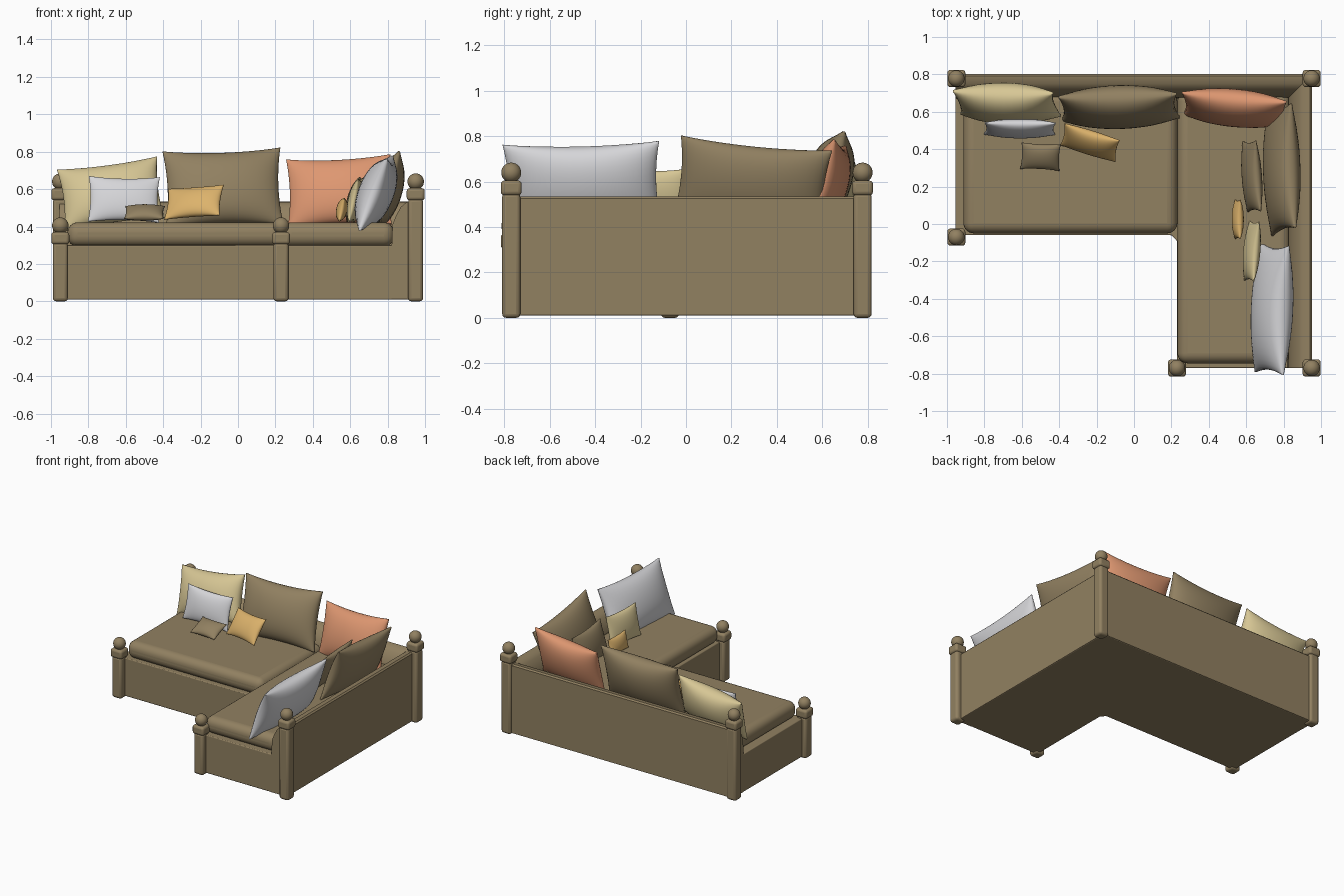
import bpy, bmesh, math
from mathutils import Matrix, Vector

if "Cube" in bpy.data.objects:
    bpy.data.objects.remove(bpy.data.objects["Cube"])

def material(name, rgb):
    m = bpy.data.materials.new(name)
    m.diffuse_color = (*rgb, 1)
    m.use_nodes = True
    m.node_tree.nodes["Principled BSDF"].inputs["Base Color"].default_value = m.diffuse_color
    return m

BROWN = material("brown fabric", (0.285, 0.218, 0.120))
YELLOW = material("pale yellow fabric", (0.68, 0.57, 0.30))
ORANGE = material("orange fabric", (0.73, 0.31, 0.165))
WHITE = material("white fabric", (0.67, 0.67, 0.69))
AMBER = material("amber fabric", (0.72, 0.45, 0.15))

def finish(name, bm, mat, bevel=0, segments=3, angle=40):
    bmesh.ops.recalc_face_normals(bm, faces=bm.faces)
    me = bpy.data.meshes.new(name)
    bm.to_mesh(me)
    bm.free()
    ob = bpy.data.objects.new(name, me)
    bpy.context.collection.objects.link(ob)
    me.materials.append(mat)
    if bevel:
        mod = ob.modifiers.new("bevel", 'BEVEL')
        mod.width, mod.segments = bevel, segments
        mod.limit_method = 'ANGLE'
    bpy.ops.object.select_all(action='DESELECT')
    ob.select_set(True)
    bpy.context.view_layer.objects.active = ob
    bpy.ops.object.shade_smooth_by_angle(angle=math.radians(angle))
    return ob

def prism(name, points, offset, mat, bevel=0):
    """Extrude a closed 3D outline by an offset vector."""
    bm = bmesh.new()
    face = bm.faces.new([bm.verts.new(p) for p in points])
    ext = bmesh.ops.extrude_face_region(bm, geom=[face])
    moved = [g for g in ext["geom"] if isinstance(g, bmesh.types.BMVert)]
    bmesh.ops.translate(bm, verts=moved, vec=Vector(offset))
    return finish(name, bm, mat, bevel)

def box(name, x0, x1, y0, y1, z0, z1, bevel, segments=3):
    bm = bmesh.new()
    bmesh.ops.create_cube(bm, size=1)
    bmesh.ops.scale(bm, verts=bm.verts, vec=(x1 - x0, y1 - y0, z1 - z0))
    bmesh.ops.translate(bm, verts=bm.verts,
                        vec=((x0 + x1) / 2, (y0 + y1) / 2, (z0 + z1) / 2))
    return finish(name, bm, BROWN, bevel, segments)

# L-shaped base
outline = [(-0.955, -0.06), (0.20, -0.06), (0.23, -0.09), (0.23, -0.77),
           (0.95, -0.77), (0.95, 0.80), (-0.955, 0.80)]
prism("base", [(x, y, 0.01) for x, y in outline], (0, 0, 0.29), BROWN, 0.006)

# Backrests: (distance from outer face, height)
profile = [(0, 0.012), (0, 0.525), (0.01, 0.535), (0.05, 0.53), (0.08, 0.505),
           (0.105, 0.46), (0.125, 0.41), (0.13, 0.28), (0.13, 0.012)]
prism("back_rest", [(-0.955, 0.801 - d, z) for d, z in profile], (1.906, 0, 0), BROWN)
prism("right_rest", [(0.951 - d, -0.771, z) for d, z in profile], (0, 1.571, 0), BROWN)

# Seat cushions
box("left_seat_cushion", -0.912, 0.232, -0.05, 0.71, 0.293, 0.422, 0.055, 6)
box("right_seat_cushion", 0.232, 0.835, -0.745, 0.71, 0.293, 0.422, 0.055, 6)

# Corner posts with a block and a ball on top
def post(name, x, y, h):
    box(name, x - 0.04, x + 0.04, y - 0.04, y + 0.04, 0, h + 0.01, 0.018)
    box(name + "_block", x - 0.048, x + 0.048, y - 0.046, y + 0.046, h, h + 0.065, 0.016)
    bm = bmesh.new()
    bmesh.ops.create_uvsphere(bm, u_segments=24, v_segments=14, radius=0.044,
                              matrix=Matrix.Translation((x, y, h + 0.1)))
    finish(name + "_ball", bm, BROWN, angle=60)

post("back_left_post", -0.95, 0.778, 0.54)
post("back_right_post", 0.95, 0.778, 0.54)
post("front_right_post", 0.95, -0.77, 0.54)
post("front_left_post", -0.95, -0.07, 0.305)
post("front_middle_post", 0.23, -0.77, 0.305)

# Pillows: puffed grids with pinched corners
def pillow(name, mat, centre, size, lean, yaw=0, roll=0, n=20):
    w, h, t = size
    rot = (Matrix.Rotation(math.radians(yaw), 4, 'Z')
           @ Matrix.Rotation(math.radians(-lean), 4, 'X')
           @ Matrix.Rotation(math.radians(-roll), 4, 'Y'))
    place = Matrix.Translation(centre) @ rot
    bm = bmesh.new()
    sides = []
    for s in (-1, 1):
        rows = []
        for i in range(n + 1):
            row = []
            for j in range(n + 1):
                u = math.sin(math.pi / 2 * (2 * i / n - 1))
                v = math.sin(math.pi / 2 * (2 * j / n - 1))
                x = u * w / 2 * (1 - 0.06 * u * u * (1 - v * v))
                z = v * h / 2 * (1 - 0.10 * v * v * (1 - u * u))
                puff = ((1 - u * u) * (1 - v * v)) ** 0.55
                y = s * t / 2 * (0.06 + 0.94 * puff)
                row.append(bm.verts.new(place @ Vector((x, y, z))))
            rows.append(row)
        for i in range(n):
            for j in range(n):
                bm.faces.new((rows[i][j], rows[i + 1][j],
                              rows[i + 1][j + 1], rows[i][j + 1]))
        rim = ([rows[i][0] for i in range(n)] + [rows[n][j] for j in range(n)]
               + [rows[i][n] for i in range(n, 0, -1)] + [rows[0][j] for j in range(n, 0, -1)])
        sides.append(rim)
    a, b = sides
    for k in range(len(a)):
        m = (k + 1) % len(a)
        bm.faces.new((a[k], a[m], b[m], b[k]))
    finish(name, bm, mat, angle=50)

# Large pillows against the back
pillow("yellow_back_pillow", YELLOW, (-0.68, 0.645, 0.575), (0.54, 0.35, 0.20), 20, -4, 8)
pillow("brown_back_pillow", BROWN, (-0.08, 0.625, 0.605), (0.63, 0.43, 0.21), 17, 1, 2)
pillow("orange_back_pillow", ORANGE, (0.54, 0.62, 0.585), (0.56, 0.39, 0.18), 17, -6, 3)
# Large pillows against the right side
pillow("brown_side_pillow", BROWN, (0.79, 0.29, 0.58), (0.67, 0.40, 0.17), 18, -90, 6)
pillow("white_side_pillow", WHITE, (0.738, -0.455, 0.578), (0.69, 0.41, 0.19), 21, -92, -1.5)
# Small pillows on the left seat
pillow("white_small_pillow", WHITE, (-0.61, 0.51, 0.545), (0.38, 0.25, 0.09), 14, 0, -1)
pillow("brown_tiny_pillow", BROWN, (-0.50, 0.36, 0.475), (0.21, 0.155, 0.07), 65, -3)
pillow("amber_small_pillow", AMBER, (-0.235, 0.435, 0.53), (0.31, 0.20, 0.09), 35, -20, 5)
# Small pillows on the right seat
pillow("brown_small_pillow", BROWN, (0.63, 0.255, 0.545), (0.38, 0.25, 0.09), 16, -86)
pillow("yellow_small_pillow", YELLOW, (0.63, -0.145, 0.54), (0.32, 0.24, 0.08), 12, -95)
pillow("amber_tiny_pillow", AMBER, (0.555, 0.025, 0.49), (0.21, 0.13, 0.06), 12, -90)
